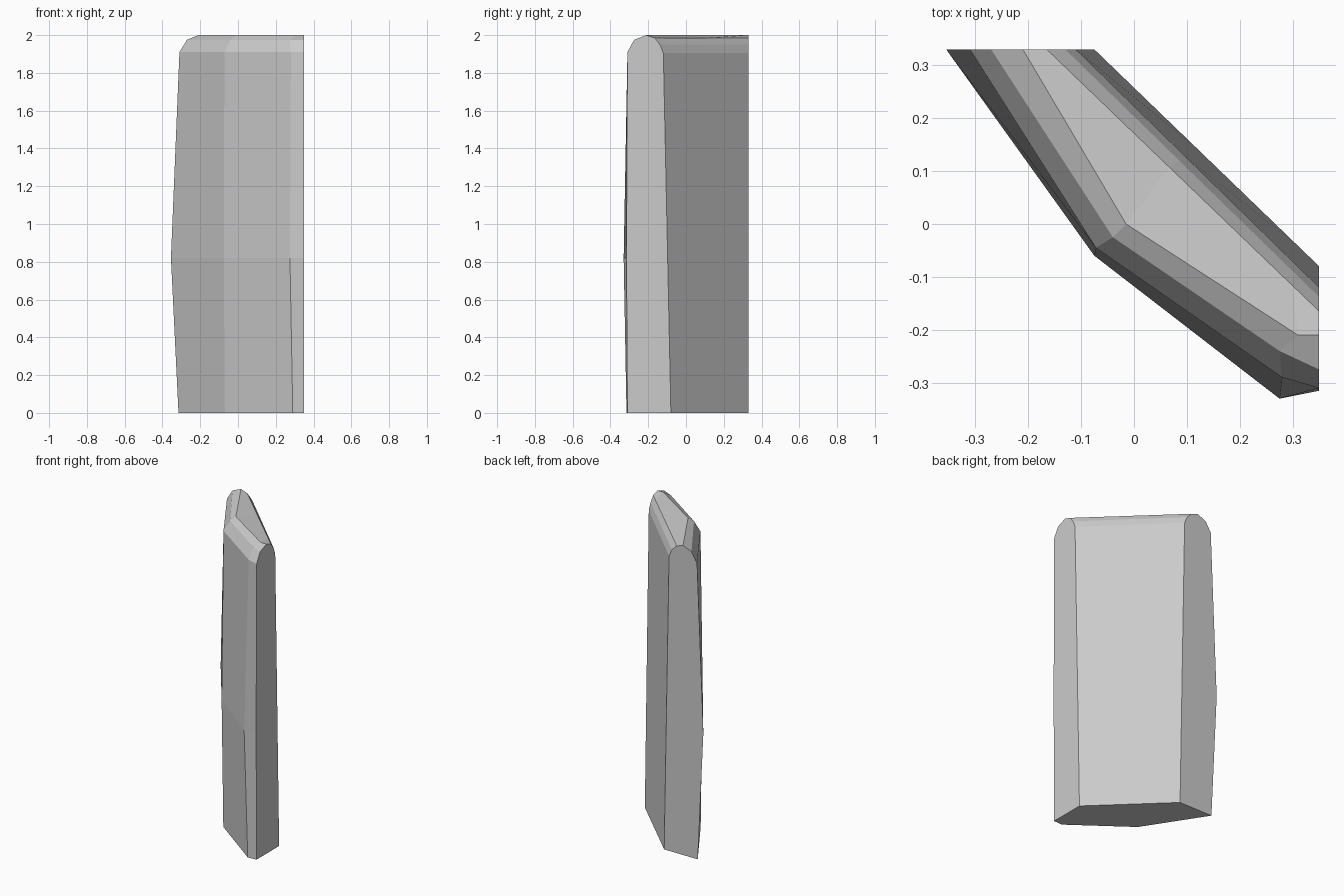
import bpy
import bmesh

cube = bpy.data.objects.get("Cube")
if cube:
    bpy.data.objects.remove(cube, do_unlink=True)

grey = bpy.data.materials.new("plain grey")
grey.use_nodes = True
grey.diffuse_color = (0.6, 0.6, 0.6, 1)
grey.node_tree.nodes["Principled BSDF"].inputs["Base Color"].default_value = (0.6, 0.6, 0.6, 1)

BACK, SIDE = 0.33, 0.35   # planes of the two cut ends

# Bent front: height, x on the back plane, two inner corners, y on the side plane
front_rings = [
    (0.00, -0.315, (-0.07, -0.05), (0.29, -0.315), -0.31),
    (0.82, -0.355, (-0.075, -0.06), (0.275, -0.33), -0.315),
    (1.91, -0.31, (-0.072, -0.045), (0.28, -0.29), -0.31),
    (1.975, -0.27, (-0.04, -0.025), (0.275, -0.24), -0.275),
    (2.00, -0.21, (-0.015, 0.0), (0.31, -0.21), -0.21),
]
# Straight back: height, x on the back plane, y on the side plane
back_rings = [
    (1.985, -0.165, -0.165),
    (1.95, -0.13, -0.138),
    (1.905, -0.11, -0.12),
    (0.00, -0.075, -0.08),
]

bm = bmesh.new()
rows = []
for z, x, a, b, y in front_rings:
    rows.append([bm.verts.new((*p, z)) for p in ((x, BACK), a, b, (SIDE, y))])
for z, x, y in back_rings:
    rows.append([bm.verts.new((x + (SIDE - x) * t, BACK + (y - BACK) * t, z))
                 for t in (0, 0.45, 0.9, 1)])

# Skin running up the front, over the rounded top and down the back
for low, high in zip(rows, rows[1:]):
    for i in range(3):
        bm.faces.new((low[i], low[i + 1], high[i + 1], high[i]))
# Flat ends and underside
bm.faces.new([r[0] for r in rows])
bm.faces.new([r[-1] for r in rows])
bm.faces.new(rows[0] + rows[-1][::-1])
bmesh.ops.recalc_face_normals(bm, faces=bm.faces)

mesh = bpy.data.meshes.new("stone_slab")
bm.to_mesh(mesh)
bm.free()
mesh.materials.append(grey)
slab = bpy.data.objects.new("stone_slab", mesh)
bpy.context.collection.objects.link(slab)
